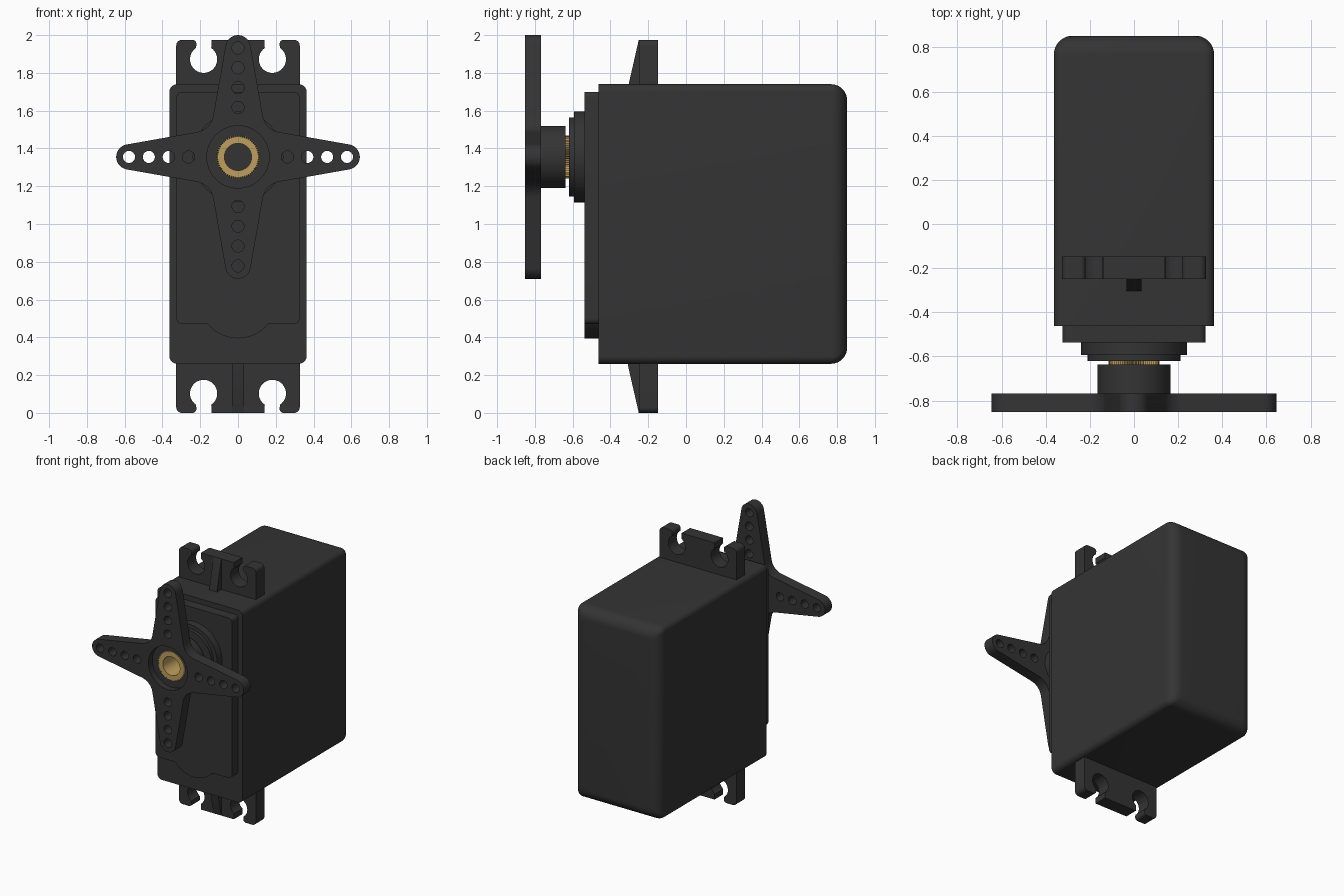
import bpy, bmesh
from math import sin, cos, radians

if "Cube" in bpy.data.objects:
    bpy.data.objects.remove(bpy.data.objects["Cube"])

AXIS_Z = 1.355      # height of the output shaft


def material(name, rgb):
    m = bpy.data.materials.new(name)
    m.diffuse_color = (*rgb, 1)
    m.use_nodes = True
    m.node_tree.nodes["Principled BSDF"].inputs["Base Color"].default_value = m.diffuse_color
    return m


BLACK = material("black_plastic", (0.034, 0.034, 0.034))
GOLD = material("brass", (0.52, 0.35, 0.11))


def arc(cx, cz, r, a0, a1, n=8):
    return [(cx + r * cos(radians(a0 + (a1 - a0) * i / n)),
             cz + r * sin(radians(a0 + (a1 - a0) * i / n))) for i in range(n + 1)]


def circle(cx, cz, r, n=48):
    return arc(cx, cz, r, 0, 360, n)[:-1]


def round_rect(x0, x1, z0, z1, r):
    return (arc(x1 - r, z1 - r, r, 0, 90) + arc(x0 + r, z1 - r, r, 90, 180)
            + arc(x0 + r, z0 + r, r, 180, 270) + arc(x1 - r, z0 + r, r, 270, 360))


def finish(name, bm, mat):
    bmesh.ops.remove_doubles(bm, verts=bm.verts, dist=1e-5)
    bmesh.ops.recalc_face_normals(bm, faces=bm.faces)
    me = bpy.data.meshes.new(name)
    bm.to_mesh(me)
    bm.free()
    me.materials.clear()
    me.materials.append(mat)
    me.shade_smooth()
    me.set_sharp_from_angle(angle=radians(30))
    ob = bpy.data.objects.new(name, me)
    bpy.context.collection.objects.link(ob)
    return ob


def extrude(name, loops, y0, y1, mat=BLACK):
    """Fill x-z outlines (inner loops become holes) and extrude from y0 to y1."""
    cu = bpy.data.curves.new(name + "_profile", 'CURVE')
    cu.dimensions = '2D'
    cu.fill_mode = 'BOTH'
    cu.extrude = (y1 - y0) / 2
    for pts in loops:
        sp = cu.splines.new('POLY')
        sp.points.add(len(pts) - 1)
        for p, (x, z) in zip(sp.points, pts):
            p.co = (x, z, 0, 1)
        sp.use_cyclic_u = True
    tmp = bpy.data.objects.new(name + "_profile", cu)
    bpy.context.collection.objects.link(tmp)
    dg = bpy.context.evaluated_depsgraph_get()
    me = bpy.data.meshes.new_from_object(tmp.evaluated_get(dg))
    bm = bmesh.new()
    bm.from_mesh(me)
    for v in bm.verts:
        x, z, d = v.co
        v.co = (x, (y0 + y1) / 2 - d, z)
    bpy.data.objects.remove(tmp)
    bpy.data.meshes.remove(me)
    bpy.data.curves.remove(cu)
    return finish(name, bm, mat)


def loft(name, rings, mat=BLACK):
    bm = bmesh.new()
    rows = [[bm.verts.new(p) for p in ring] for ring in rings]
    for a, b in zip(rows, rows[1:]):
        for i in range(len(a)):
            j = (i + 1) % len(a)
            bm.faces.new((a[i], a[j], b[j], b[i]))
    bm.faces.new(rows[0])
    bm.faces.new(rows[-1])
    return finish(name, bm, mat)


# Case: rounded box whose rear edge rolls inwards
def case_ring(inset, y):
    return [(x, y, z) for x, z in
            round_rect(-0.363 + inset, 0.363 - inset, 0.26 + inset, 1.74 - inset, 0.04)]


R = 0.085
loft("case", [case_ring(0, -0.462)] +
     [case_ring(R * (1 - cos(radians(a))), 0.853 - R + R * sin(radians(a)))
      for a in range(0, 91, 9)])

# Raised front plate with a curved bulge at its lower edge
plate = (arc(0.295, 1.67, 0.03, 0, 90) + arc(-0.295, 1.67, 0.03, 90, 180)
         + arc(-0.295, 0.5, 0.03, 180, 270) + arc(0, 0.603, 0.208, 220, 320, 24)
         + arc(0.295, 0.5, 0.03, 270, 360))
extrude("front_plate", [plate], -0.537, -0.45)

# Stepped collars round the shaft
extrude("large_collar", [circle(0, AXIS_Z, 0.24, 64)], -0.594, -0.53)
extrude("small_collar", [circle(0, AXIS_Z, 0.21, 64)], -0.62, -0.59)

# Toothed brass shaft, hollow at the end
teeth = [(r * cos(radians(a)), AXIS_Z + r * sin(radians(a)))
         for a, r in ((i * 3, 0.115 if i % 2 else 0.106) for i in range(120))]
extrude("output_shaft", [teeth, circle(0, AXIS_Z, 0.072)], -0.81, -0.61, GOLD)

# Four-armed horn: one arm outline turned four times, with holes and a recess
quarter = (arc(0.578, 0, 0.067, -80, 80, 14)
           + arc(0.235, 0.235, 0.105, 260, 190, 8))
outline, holes = [], []
for c, s in ((1, 0), (0, 1), (-1, 0), (0, -1)):
    outline += [(x * c - z * s, AXIS_Z + x * s + z * c) for x, z in quarter]
    holes += [circle(d * c, AXIS_Z + d * s, 0.032, 24) for d in (0.262, 0.367, 0.472, 0.577)]
extrude("horn", [outline, circle(0, AXIS_Z, 0.165, 64)] + holes, -0.853, -0.768)
extrude("horn_hub", [circle(0, AXIS_Z, 0.165, 64), circle(0, AXIS_Z, 0.112, 64)], -0.805, -0.637)

# Mounting flanges with open screw slots, plus a tapered rib on each
half = ([(0.327, 0.3)] + arc(0.297, 0.03, 0.03, 0, -90) + arc(0.242, 0.022, 0.022, -90, -180)
        + arc(0.182, 0.103, 0.072, -56, 236, 32) + [(0.14, 0)])
flange = half + [(-x, z) for x, z in reversed(half)]
for side, flip in (("lower", False), ("upper", True)):
    def place(z):
        return 1.975 - z if flip else z
    extrude(side + "_flange", [[(x, place(z)) for x, z in flange]], -0.25, -0.147)
    loft(side + "_rib", [[(x, -0.245, place(0)), (x, -0.25, place(0)), (x, -0.307, place(0.25)),
                          (x, -0.307, place(0.28)), (x, -0.245, place(0.28))] for x in (-0.033, 0.033)])
